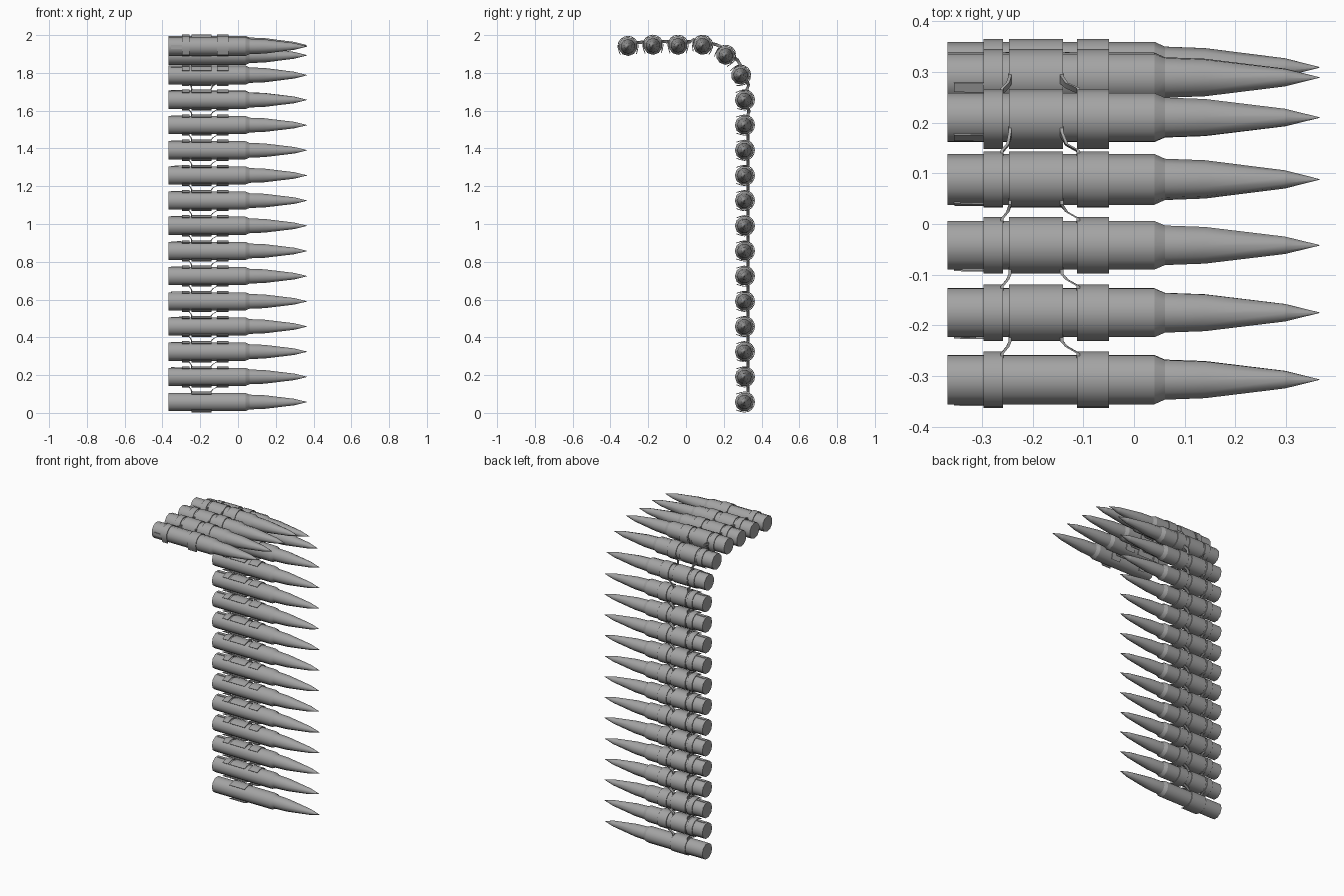
import bpy, bmesh, math
from mathutils import Matrix, Vector

if "Cube" in bpy.data.objects:
    bpy.data.objects.remove(bpy.data.objects["Cube"])

metal = bpy.data.materials.new("dark_metal")
metal.diffuse_color = (0.37, 0.37, 0.37, 1)
metal.use_nodes = True
metal.node_tree.nodes["Principled BSDF"].inputs["Base Color"].default_value = metal.diffuse_color

# belt path: centre of each round in (y, z)
path = [(-0.307, 1.940), (-0.175, 1.946), (-0.042, 1.946), (0.088, 1.946),
        (0.210, 1.893), (0.289, 1.788)]
path += [(0.309, 1.657 - 0.1333 * i) for i in range(13)]


def frame(i):
    """Local frame: x = round axis, y = along belt, z = outer side of belt."""
    a = path[max(i - 1, 0)]
    b = path[min(i + 1, len(path) - 1)]
    t = Vector((0, b[0] - a[0], b[1] - a[1])).normalized()
    n = Vector((0, -t.z, t.y))
    m = Matrix((Vector((1, 0, 0)), t, n)).transposed().to_4x4()
    m.translation = Vector((0, *path[i]))
    return m


def finish(bm, name, sharp_x=()):
    bmesh.ops.recalc_face_normals(bm, faces=bm.faces)
    me = bpy.data.meshes.new(name)
    bm.to_mesh(me)
    bm.free()
    me.shade_smooth()
    me.set_sharp_from_angle(angle=math.radians(40))
    # extra hard rings across the axis
    for e in me.edges:
        a, b = (me.vertices[v].co.x for v in e.vertices)
        if abs(a - b) < 1e-5 and any(abs(a - x) < 1e-4 for x in sharp_x):
            e.use_edge_sharp = True
    me.materials.append(metal)
    return me


def place(me, name, m=Matrix()):
    ob = bpy.data.objects.new(name, me)
    ob.matrix_world = m
    bpy.context.collection.objects.link(ob)


def loft(bm, rings):
    """Skin a list of equal rings of points and cap both ends."""
    vs = [[bm.verts.new(p) for p in r] for r in rings]
    k = len(vs[0])
    for r, s in zip(vs, vs[1:]):
        for j in range(k):
            bm.faces.new((r[j], r[(j + 1) % k], s[(j + 1) % k], s[j]))
    bm.faces.new(vs[0])
    bm.faces.new(vs[-1][::-1])


def round_mesh():
    # case, shoulder, neck and pointed bullet
    prof = [(-0.368, 0.0505), (0.04, 0.0505), (0.061, 0.0410), (0.140, 0.0380),
            (0.298, 0.0180), (0.366, 0.0006)]
    n = 10
    bm = bmesh.new()
    loft(bm, [[(x, r * math.sin(math.tau * j / n), r * math.cos(math.tau * j / n))
               for j in range(n)] for x, r in prof])
    return finish(bm, "round", (0.04, 0.061, 0.298))


def band(bm, x0, x1, half=135, ri=0.0515, ro=0.0560):
    # open clip around the outer side, ends slightly flared
    steps = 12
    rings = []
    for j in range(steps + 1):
        a = math.radians(-half + 2 * half * j / steps)
        f = 0.006 if j in (0, steps) else 0
        rings.append([(x, r * math.sin(a), r * math.cos(a))
                      for x, r in ((x0, ri + f), (x1, ri + f), (x1, ro + f), (x0, ro + f))])
    loft(bm, rings)


def pair_mesh():
    bm = bmesh.new()
    band(bm, -0.297, -0.258)
    band(bm, -0.112, -0.049)
    # rear tab reaching towards the case base
    loft(bm, [[(x, -y - d, z) for y, z in
               ((0.049, -0.01), (0.049, 0.01), (0.052, 0.01), (0.052, -0.01))]
              for x, d in ((-0.29, 0), (-0.355, -0.001))])
    return finish(bm, "side_clips")


def centre_mesh():
    bm = bmesh.new()
    band(bm, -0.247, -0.140)
    return finish(bm, "centre_clip")


def strut_mesh(ma, mb):
    # two thin webs joining side clips to the next centre clip
    bm = bmesh.new()
    for xa, xb in ((-0.260, -0.2445), (-0.110, -0.1425)):
        xm = xa + (xb - xa) * 0.7
        stations = [(ma, xa, 0.044), (ma, xa, 0.053), (ma, xm, 0.066),
                    (mb, xb, -0.056), (mb, xb, -0.044)]
        loft(bm, [[m @ Vector((x + dx, y, z)) for dx, z in
                   ((-0.003, 0.010), (0.003, 0.010), (0.003, 0.027), (-0.003, 0.027))]
                  for m, x, y in stations])
    return finish(bm, "link_web")


cartridge, pair, centre = round_mesh(), pair_mesh(), centre_mesh()
frames = [frame(i) for i in range(len(path))]
for i, m in enumerate(frames):
    place(cartridge, f"round_{i}", m)
    if i < len(frames) - 1:
        place(pair, f"side_clips_{i}", m)
        place(strut_mesh(m, frames[i + 1]), f"link_web_{i}")
    if i > 0:
        place(centre, f"centre_clip_{i}", m)
